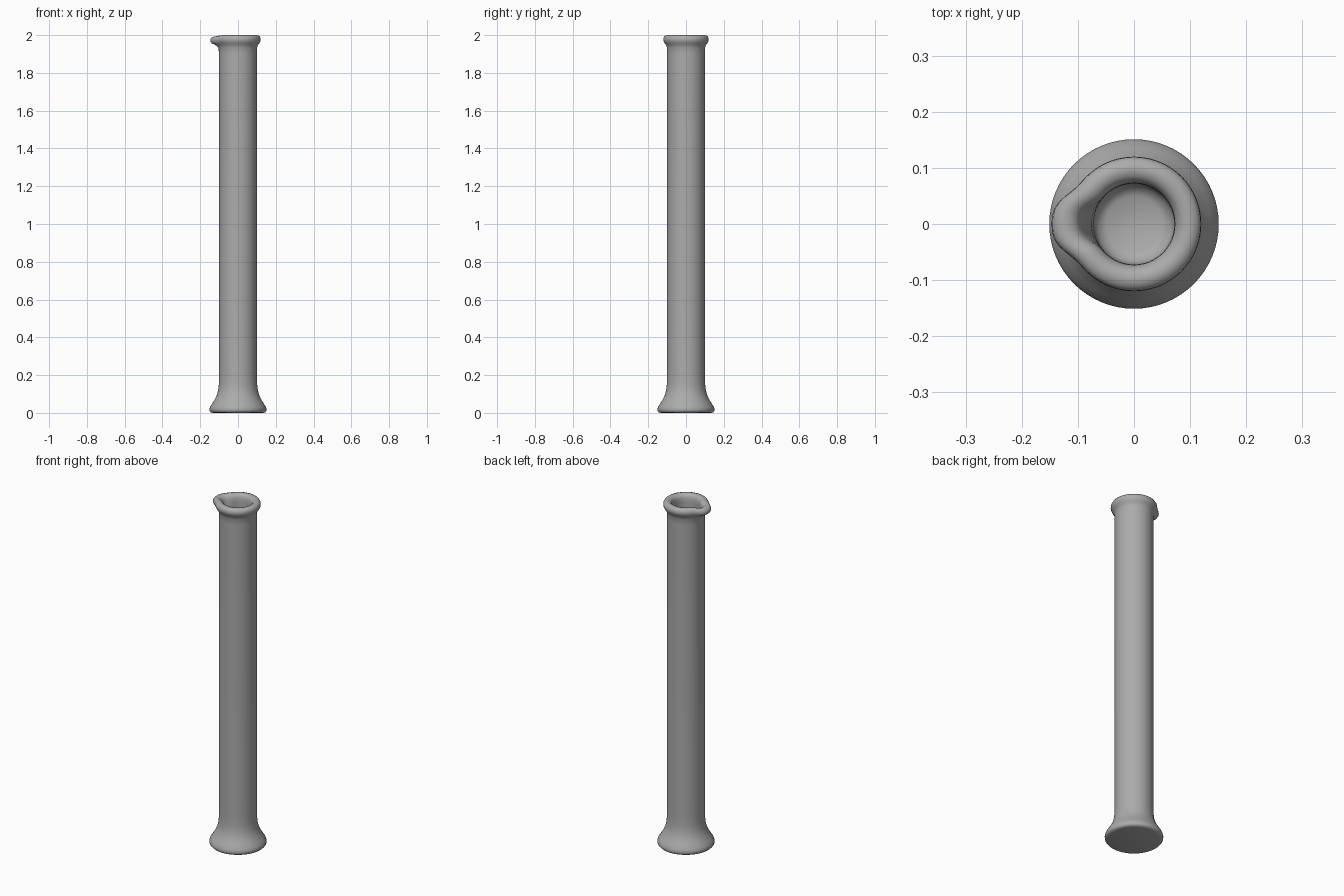
import bpy, bmesh, math

SEGMENTS = 64

# Lathe profile: radius, height, spout push, spout drop
profile = [
    # foot
    (0.132, 0.0, 0, 0), (0.144, 0.003, 0, 0), (0.150, 0.010, 0, 0),
    (0.151, 0.020, 0, 0), (0.147, 0.033, 0, 0), (0.136, 0.050, 0, 0),
    (0.122, 0.073, 0, 0), (0.112, 0.095, 0, 0), (0.105, 0.120, 0, 0),
    (0.101, 0.155, 0, 0), (0.100, 0.200, 0, 0),
    # outer wall
    (0.100, 1.0, 0, 0), (0.100, 1.90, 0, 0), (0.101, 1.935, 0.003, 0),
    # rolled rim
    (0.106, 1.948, 0.014, 0), (0.115, 1.960, 0.025, 0.003),
    (0.120, 1.973, 0.027, 0.004), (0.119, 1.986, 0.026, 0.005),
    (0.112, 1.996, 0.025, 0.006), (0.099, 2.0, 0.024, 0.007),
    (0.086, 1.997, 0.023, 0.007), (0.077, 1.988, 0.022, 0.007),
    (0.073, 1.975, 0.021, 0.006), (0.072, 1.955, 0.016, 0.003),
    # inner wall
    (0.072, 1.91, 0.004, 0), (0.072, 1.86, 0, 0), (0.072, 1.0, 0, 0),
    (0.072, 0.13, 0, 0), (0.066, 0.11, 0, 0), (0.050, 0.10, 0, 0),
]

bm = bmesh.new()
rings = []
for r, z, push, drop in profile:
    ring = []
    for i in range(SEGMENTS):
        a = 2 * math.pi * i / SEGMENTS
        # blunt pouring lip centred on the -x side
        w = math.exp(-(abs(a - math.pi) / 0.42) ** 3)
        rad = r + push * w
        ring.append(bm.verts.new((rad * math.cos(a), rad * math.sin(a), z - drop * w)))
    rings.append(ring)

for lo, hi in zip(rings, rings[1:]):
    for i in range(SEGMENTS):
        j = (i + 1) % SEGMENTS
        bm.faces.new((lo[i], lo[j], hi[j], hi[i]))
bm.faces.new(rings[0][::-1])   # underside
bm.faces.new(rings[-1])        # inner floor
bmesh.ops.recalc_face_normals(bm, faces=bm.faces)

mesh = bpy.data.meshes.new("cylinder_vessel")
bm.to_mesh(mesh)
bm.free()
vessel = bpy.data.objects.new("cylinder_vessel", mesh)
bpy.context.collection.objects.link(vessel)

# dark grey surface
grey = bpy.data.materials.new("dark_grey")
grey.diffuse_color = (0.41, 0.41, 0.41, 1)
mesh.materials.append(grey)

bpy.context.view_layer.objects.active = vessel
vessel.select_set(True)
bpy.ops.object.shade_smooth_by_angle(angle=math.radians(50))
